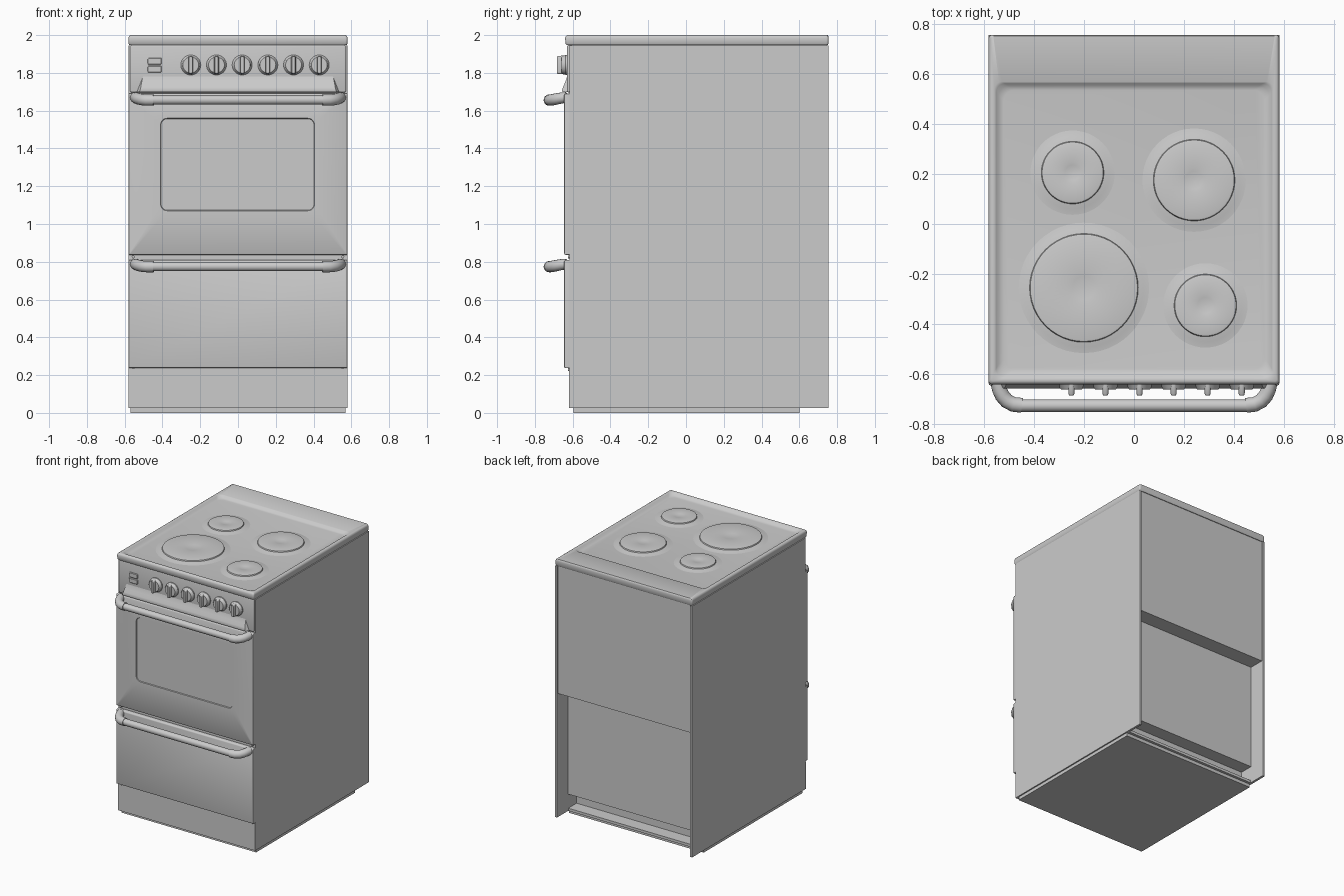
import bpy, bmesh
from math import sin, cos, pi, radians

if "Cube" in bpy.data.objects:
    bpy.data.objects.remove(bpy.data.objects["Cube"])


def finish(name, bm, angle=35):
    bmesh.ops.remove_doubles(bm, verts=bm.verts, dist=1e-5)
    bmesh.ops.recalc_face_normals(bm, faces=bm.faces)
    me = bpy.data.meshes.new(name)
    bm.to_mesh(me)
    bm.free()
    me.shade_smooth()
    me.set_sharp_from_angle(angle=radians(angle))
    ob = bpy.data.objects.new(name, me)
    bpy.context.collection.objects.link(ob)
    return ob


def box(name, x0, x1, y0, y1, z0, z1, bevel=0.0):
    bm = bmesh.new()
    bmesh.ops.create_cube(bm, size=1)
    for v in bm.verts:
        v.co = ((x0 + x1) / 2 + v.co.x * (x1 - x0),
                (y0 + y1) / 2 + v.co.y * (y1 - y0),
                (z0 + z1) / 2 + v.co.z * (z1 - z0))
    if bevel:
        bmesh.ops.bevel(bm, geom=bm.edges[:], offset=bevel, segments=3,
                        profile=0.5, affect='EDGES')
    return finish(name, bm)


def stack(name, rings, front=False, seg=8, angle=35):
    """Bridge rounded rectangles (u0, u1, v0, v1, radius, level), capped at both ends.
    Levels run along z, or along y when front is True."""
    bm = bmesh.new()
    loops = []
    for u0, u1, v0, v1, r, w in rings:
        loop = []
        corners = [(u1 - r, v1 - r), (u0 + r, v1 - r), (u0 + r, v0 + r), (u1 - r, v0 + r)]
        for k, (cu, cv) in enumerate(corners):
            for i in range(seg + 1):
                a = (k + i / seg) * pi / 2
                u, v = cu + r * cos(a), cv + r * sin(a)
                loop.append(bm.verts.new((u, w, v) if front else (u, v, w)))
        loops.append(loop)
    n = len(loops[0])
    for a, b in zip(loops, loops[1:]):
        for i in range(n):
            j = (i + 1) % n
            bm.faces.new((a[i], a[j], b[j], b[i]))
    bm.faces.new(loops[0])
    bm.faces.new(loops[-1])
    return finish(name, bm, angle)


def turned(name, cx, cv, profile, front=False, seg=8, angle=35):
    return stack(name, [(cx - r, cx + r, cv - r, cv + r, r, w) for r, w in profile],
                 front, seg, angle)


# Carcass, side panels and plinth
box("carcass", -0.565, 0.565, -0.615, 0.625, 0.155, 1.95)
box("lower_carcass", -0.565, 0.565, -0.61, 0.52, 0.03, 0.16)
box("floor_pan", -0.565, 0.565, -0.61, 0.62, 0.025, 0.045)
box("plinth", -0.57, 0.57, -0.595, 0.6, 0.0, 0.027)
box("rear_housing", -0.565, 0.565, 0.62, 0.745, 0.97, 1.95)
box("kick_plate", -0.58, 0.58, -0.62, -0.6, 0.025, 0.235)
for s, side in ((-1, "left"), (1, "right")):
    x0, x1 = sorted((s * 0.562, s * 0.58))
    box(side + "_side_panel", x0, x1, -0.618, 0.755, 0.025, 1.945)

# Hob with raised rim, sunken surface and rear strip
stack("hob", [
    (-0.575, 0.575, -0.632, 0.75, 0.01, 1.947),
    (-0.58, 0.58, -0.638, 0.755, 0.012, 1.955),
    (-0.58, 0.58, -0.64, 0.755, 0.012, 1.985),
    (-0.577, 0.577, -0.636, 0.754, 0.012, 1.995),
    (-0.57, 0.57, -0.629, 0.75, 0.012, 2.0),
    (-0.557, 0.557, -0.618, 0.568, 0.03, 2.0),
    (-0.55, 0.55, -0.611, 0.561, 0.035, 1.996),
    (-0.54, 0.54, -0.60, 0.552, 0.04, 1.984),
    (-0.52, 0.52, -0.58, 0.535, 0.045, 1.98)], angle=40)

# Burners: flared mound, flat disc, shallow dimple
burners = [(-0.245, 0.205, 0.125, 0.043), (0.24, 0.175, 0.163, 0.05),
           (-0.2, -0.255, 0.217, 0.066), (0.285, -0.325, 0.125, 0.045)]
for i, (x, y, r, d) in enumerate(burners):
    turned(f"burner_{i + 1}", x, y, [
        (r + 0.05, 1.979), (r + 0.04, 1.9805), (r + 0.02, 1.984), (r + 0.004, 1.988),
        (r, 1.9885), (r - 0.003, 1.996), (r - 0.01, 1.998), (d, 1.998),
        (d * 0.7, 1.995), (d * 0.3, 1.993), (0.002, 1.9925)], seg=12, angle=30)

# Control panel with a flared lip at the bottom
box("control_panel", -0.572, 0.572, -0.63, -0.60, 1.697, 1.947, 0.008)
bm = bmesh.new()
profile = [(-0.62, 1.70), (-0.655, 1.70), (-0.657, 1.708), (-0.651, 1.725),
           (-0.641, 1.748), (-0.633, 1.768), (-0.629, 1.785), (-0.62, 1.785)]
ends = []
for s in (-1, 1):
    ends.append([bm.verts.new((s * (0.54 - (z - 1.70) * 0.4 - (-y - 0.62) * 0.5), y, z))
                 for y, z in profile])
for i in range(len(profile)):
    j = (i + 1) % len(profile)
    bm.faces.new((ends[0][i], ends[0][j], ends[1][j], ends[1][i]))
for e in ends:
    bm.faces.new(e)
finish("control_panel_lip", bm)

# Two push buttons
for i, z in enumerate((1.862, 1.82)):
    stack(f"button_{i + 1}", [
        (-0.479, -0.405, z - 0.018, z + 0.018, 0.006, -0.625),
        (-0.479, -0.405, z - 0.018, z + 0.018, 0.006, -0.636),
        (-0.476, -0.408, z - 0.015, z + 0.015, 0.005, -0.639)], True, 3)

# Knobs with grip bars
for i in range(6):
    x, z = -0.25 + i * 0.136, 1.842
    turned(f"knob_{i + 1}", x, z, [
        (0.053, -0.625), (0.053, -0.638), (0.049, -0.642), (0.046, -0.656),
        (0.042, -0.66)], True)
    stack(f"knob_grip_{i + 1}", [
        (x - 0.013, x + 0.013, z - 0.05, z + 0.05, 0.01, -0.635),
        (x - 0.012, x + 0.012, z - 0.048, z + 0.048, 0.01, -0.678),
        (x - 0.009, x + 0.009, z - 0.044, z + 0.044, 0.008, -0.684)], True, 4)


def door_rings(z0, z1):
    return [(-0.58, 0.58, z0, z1, 0.004, -0.617),
            (-0.58, 0.58, z0, z1, 0.004, -0.637),
            (-0.578, 0.578, z0 + 0.002, z1 - 0.003, 0.004, -0.642),
            (-0.572, 0.572, z0 + 0.007, z1 - 0.009, 0.004, -0.645)]


# Oven door with a recessed window, and the lower door
stack("oven_door", door_rings(0.837, 1.69) + [
    (-0.41, 0.405, 1.07, 1.56, 0.035, -0.645),
    (-0.407, 0.402, 1.073, 1.557, 0.032, -0.639)], True)
stack("lower_door", door_rings(0.237, 0.81), True)

# Hinge pins below each door
for n, z in (("oven", 0.826), ("lower", 0.229)):
    for s, side in ((-1, "left"), (1, "right")):
        turned(f"{n}_{side}_hinge_pin", s * 0.555, z, [(0.008, -0.61), (0.008, -0.626)], True, 3)


def tube(name, pts):
    """Sweep a round section along (x, y, z, radius) points."""
    cu = bpy.data.curves.new(name, 'CURVE')
    cu.dimensions = '3D'
    cu.bevel_depth = 1.0
    cu.bevel_resolution = 6
    cu.use_fill_caps = True
    sp = cu.splines.new('POLY')
    sp.points.add(len(pts) - 1)
    for p, (x, y, z, r) in zip(sp.points, pts):
        p.co = (x, y, z, 1)
        p.radius = r
    tmp = bpy.data.objects.new(name + "_path", cu)
    bpy.context.collection.objects.link(tmp)
    bpy.context.view_layer.update()
    me = bpy.data.meshes.new_from_object(tmp.evaluated_get(bpy.context.evaluated_depsgraph_get()))
    bm = bmesh.new()
    bm.from_mesh(me)
    bpy.data.objects.remove(tmp)
    bpy.data.meshes.remove(me)
    return finish(name, bm, 45)


# Handles: straight bar between two curved brackets
bracket = [(0.545, -0.632, 0.013, 0.028), (0.538, -0.66, 0.010, 0.029),
           (0.526, -0.685, 0.005, 0.030), (0.508, -0.706, 0.001, 0.030),
           (0.482, -0.720, -0.001, 0.030), (0.447, -0.724, -0.001, 0.030)]
for n, h in (("oven", 1.657), ("lower", 0.775)):
    tube(n + "_handle_bar", [(-0.46, -0.725, h, 0.025), (0.46, -0.725, h, 0.025)])
    for s, side in ((-1, "left"), (1, "right")):
        tube(f"{n}_handle_{side}_bracket", [(s * x, y, h + dz, r) for x, y, dz, r in bracket])
